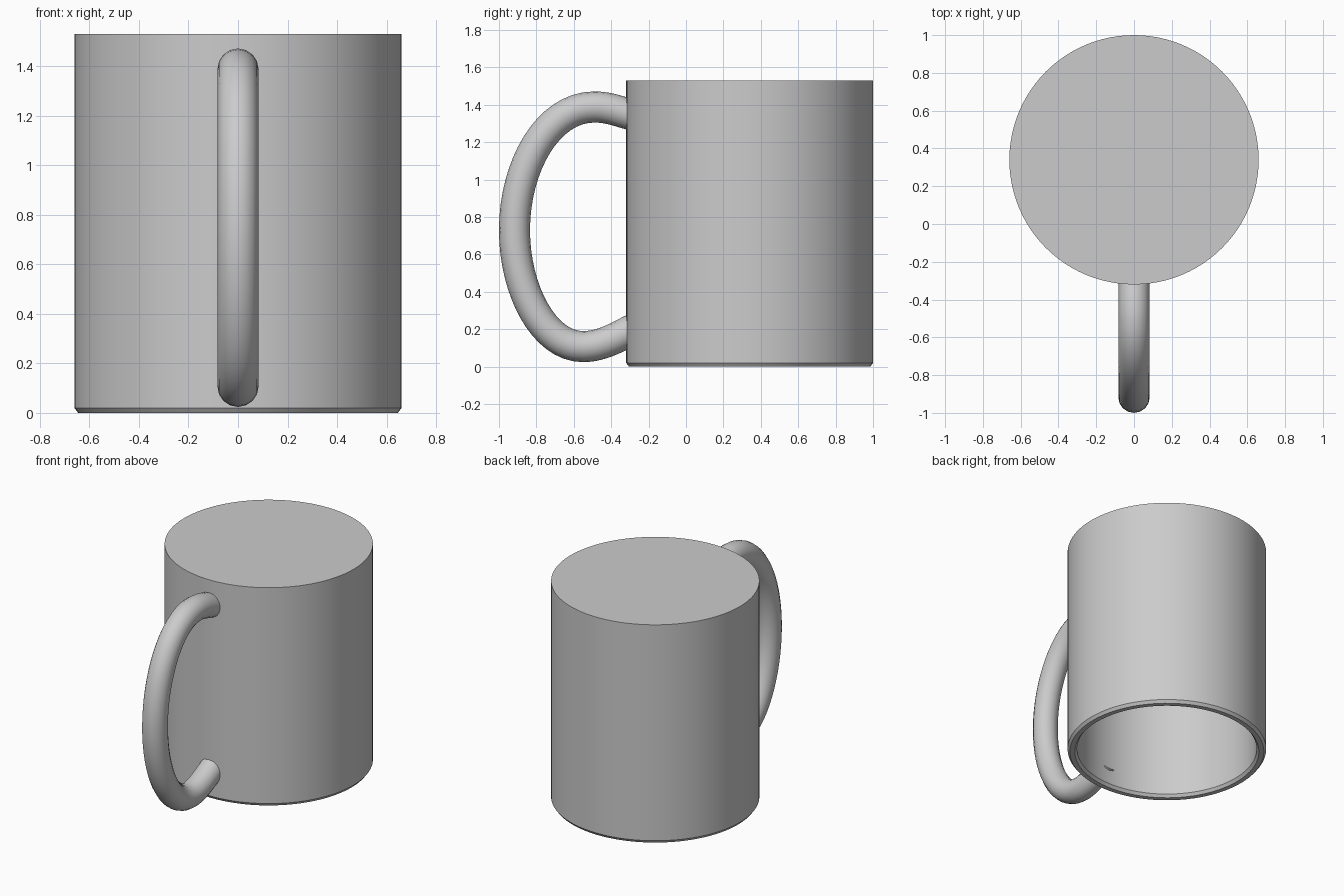
import bpy
import math
import bmesh
from mathutils import Vector

cube = bpy.data.objects.get("Cube")
if cube:
    bpy.data.objects.remove(cube, do_unlink=True)

# Single ceramic colour
ceramic = bpy.data.materials.new("grey_ceramic")
ceramic.use_nodes = True
GREY = (0.6, 0.6, 0.6, 1)
ceramic.diffuse_color = GREY
ceramic.node_tree.nodes["Principled BSDF"].inputs["Base Color"].default_value = GREY

BODY_Y = 0.34


def finish(obj, angle):
    obj.data.materials.append(ceramic)
    bpy.ops.object.select_all(action="DESELECT")
    obj.select_set(True)
    bpy.context.view_layer.objects.active = obj
    bpy.ops.object.shade_smooth_by_angle(angle=math.radians(angle))


def lathe(name, profile, steps):
    """Spin an (r, z) profile that starts and ends on the axis."""
    bm = bmesh.new()
    verts = [bm.verts.new((r, 0, z)) for r, z in profile]
    edges = [bm.edges.new(pair) for pair in zip(verts, verts[1:])]
    bmesh.ops.spin(bm, geom=verts + edges, cent=(0, 0, 0), axis=(0, 0, 1),
                   angle=math.tau, steps=steps)
    bmesh.ops.remove_doubles(bm, verts=bm.verts, dist=0.0005)
    bmesh.ops.recalc_face_normals(bm, faces=bm.faces)
    mesh = bpy.data.meshes.new(name)
    bm.to_mesh(mesh)
    bm.free()
    obj = bpy.data.objects.new(name, mesh)
    bpy.context.collection.objects.link(obj)
    return obj


# Cup standing on its bevelled rim, open underneath
cup = lathe("cup_body", [(0, 1.53), (0.66, 1.53), (0.66, 0.02), (0.645, 0),
                         (0.612, 0), (0.597, 0.02), (0.597, 1.47), (0, 1.47)], 96)
cup.location.y = BODY_Y
finish(cup, 30)

# Handle: round tube along a curve of (y, z, tangent y, tangent z, in, out)
path = [(-0.285, 1.345, -0.97, 0.24, 0.05, 0.07),
        (-0.49, 1.388, -1, 0, 0.08, 0.25),
        (-0.917, 0.73, 0, -1, 0.34, 0.32),
        (-0.55, 0.107, 1, 0, 0.21, 0.1),
        (-0.285, 0.2, 0.88, 0.47, 0.08, 0.05)]
curve = bpy.data.curves.new("handle", "CURVE")
curve.dimensions = "3D"
curve.bevel_depth = 0.083
curve.bevel_resolution = 6
curve.resolution_u = 16
curve.use_fill_caps = True
spline = curve.splines.new("BEZIER")
spline.bezier_points.add(len(path) - 1)
for point, (y, z, ty, tz, before, after) in zip(spline.bezier_points, path):
    point.handle_left_type = point.handle_right_type = "FREE"
    spot, tangent = Vector((0, y, z)), Vector((0, ty, tz))
    point.co = spot
    point.handle_left = spot - tangent * before
    point.handle_right = spot + tangent * after
handle = bpy.data.objects.new("handle", curve)
bpy.context.collection.objects.link(handle)
bpy.ops.object.select_all(action="DESELECT")
handle.select_set(True)
bpy.context.view_layer.objects.active = handle
bpy.ops.object.convert(target="MESH")
finish(bpy.context.view_layer.objects.active, 40)
